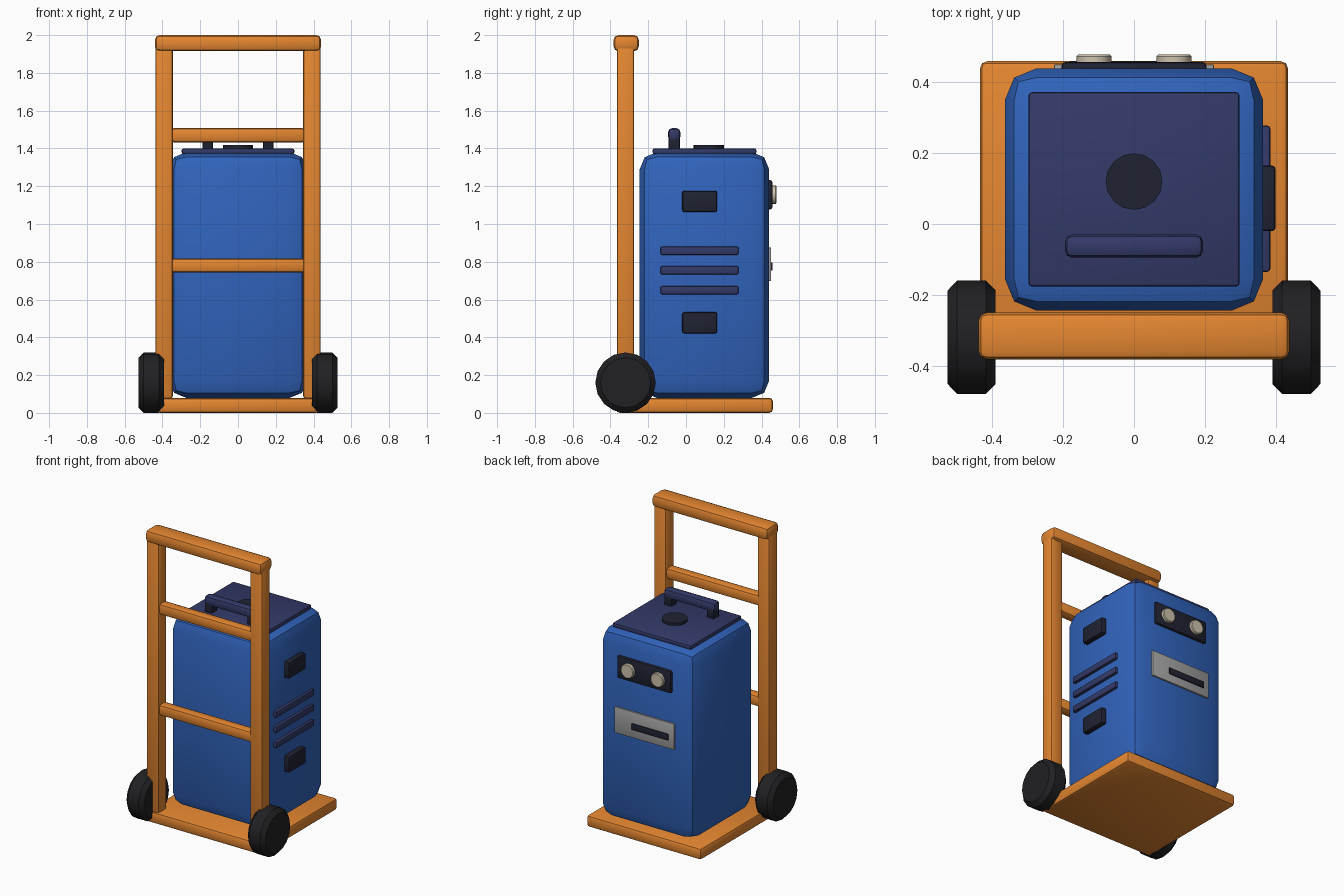
import bpy
import math

if "Cube" in bpy.data.objects:
    bpy.data.objects.remove(bpy.data.objects["Cube"])


def material(name, rgb):
    m = bpy.data.materials.new(name)
    m.diffuse_color = (*rgb, 1)
    m.use_nodes = True
    m.node_tree.nodes["Principled BSDF"].inputs["Base Color"].default_value = m.diffuse_color
    return m


ORANGE = material("orange_paint", (0.78, 0.24, 0.03))
BLUE = material("blue_shell", (0.03, 0.125, 0.50))
NAVY = material("navy_trim", (0.033, 0.042, 0.14))
DARK = material("dark_plastic", (0.014, 0.016, 0.032))
RUBBER = material("rubber", (0.015, 0.015, 0.017))
CREAM = material("cream_lens", (0.62, 0.55, 0.42))
SILVER = material("silver_plate", (0.36, 0.36, 0.36))


def finish(o, name, mat, bevel, segments):
    o.name = name
    o.data.materials.append(mat)
    bpy.ops.object.transform_apply(location=False, rotation=True, scale=True)
    if bevel:
        b = o.modifiers.new("bevel", "BEVEL")
        b.width = bevel
        b.segments = segments
        b.limit_method = "ANGLE"
        b.angle_limit = math.radians(40)
        bpy.ops.object.modifier_apply(modifier="bevel")
    bpy.ops.object.shade_smooth_by_angle(angle=math.radians(35))
    return o


def box(name, x, y, z, mat, bevel=0.0, segments=2):
    """Bevelled box from (min, max) ranges."""
    spans = (x, y, z)
    bpy.ops.mesh.primitive_cube_add(size=1, location=[(a + b) / 2 for a, b in spans])
    o = bpy.context.object
    o.scale = [b - a for a, b in spans]
    return finish(o, name, mat, bevel, segments)


def disc(name, loc, r, depth, axis, mat, bevel=0.0, sides=16):
    rot = {"x": (0, math.pi / 2, 0), "y": (math.pi / 2, 0, 0), "z": (0, 0, 0)}[axis]
    bpy.ops.mesh.primitive_cylinder_add(vertices=sides, radius=r, depth=depth,
                                        location=loc, rotation=rot)
    return finish(bpy.context.object, name, mat, bevel, 1)


# Trolley frame
box("base_plate", (-0.435, 0.435), (-0.37, 0.46), (0, 0.08), ORANGE, 0.02)
box("push_bar", (-0.44, 0.44), (-0.383, -0.25), (1.915, 2.0), ORANGE, 0.025)
for name, z in (("lower_crossbar", 0.78), ("upper_crossbar", 1.47)):
    box(name, (-0.36, 0.36), (-0.357, -0.283), (z - 0.038, z + 0.038), ORANGE, 0.02)
for side, s in (("left", -1), ("right", 1)):
    box(side + "_post", sorted((s * 0.345, s * 0.438)), (-0.366, -0.274),
        (0.075, 1.94), ORANGE, 0.015)
    disc(side + "_wheel", (s * 0.459, -0.32, 0.16), 0.16, 0.135, "x", RUBBER, 0.027)

# Main casing
box("casing", (-0.365, 0.365), (-0.245, 0.44), (0.08, 1.38), BLUE, 0.09)

# Lid with cap and carrying handle
box("lid", (-0.298, 0.298), (-0.177, 0.373), (1.37, 1.40), NAVY, 0.01)
disc("lid_cap", (0, 0.12, 1.402), 0.08, 0.03, "z", DARK)
box("handle_grip", (-0.195, 0.195), (-0.095, -0.03), (1.442, 1.507), NAVY, 0.02)
for side, s in (("left", -1), ("right", 1)):
    box(side + "_handle_leg", (s * 0.16 - 0.027, s * 0.16 + 0.027), (-0.092, -0.033),
        (1.39, 1.47), DARK, 0.006)

# Right side vents and latches
for i, z in enumerate((0.65, 0.755, 0.858)):
    box(f"vent_{i + 1}", (0.35, 0.385), (-0.135, 0.278), (z - 0.022, z + 0.022), NAVY, 0.008)
for name, z in (("lower_latch", 0.477), ("upper_latch", 1.12)):
    box(name, (0.35, 0.40), (-0.02, 0.165), (z - 0.056, z + 0.056), DARK, 0.01)

# Back panel with two lenses
box("lens_panel", (-0.205, 0.205), (0.42, 0.458), (1.078, 1.232), DARK, 0.012)
for side, s in (("left", -1), ("right", 1)):
    disc(side + "_lens", (s * 0.113, 0.463, 1.155), 0.049, 0.032, "y", CREAM, 0.005)

# Slot plate
box("slot_plate", (-0.226, 0.226), (0.42, 0.451), (0.697, 0.875), SILVER, 0.004)
box("slot", (-0.185, 0.095), (0.43, 0.459), (0.753, 0.797), DARK, 0.004)
